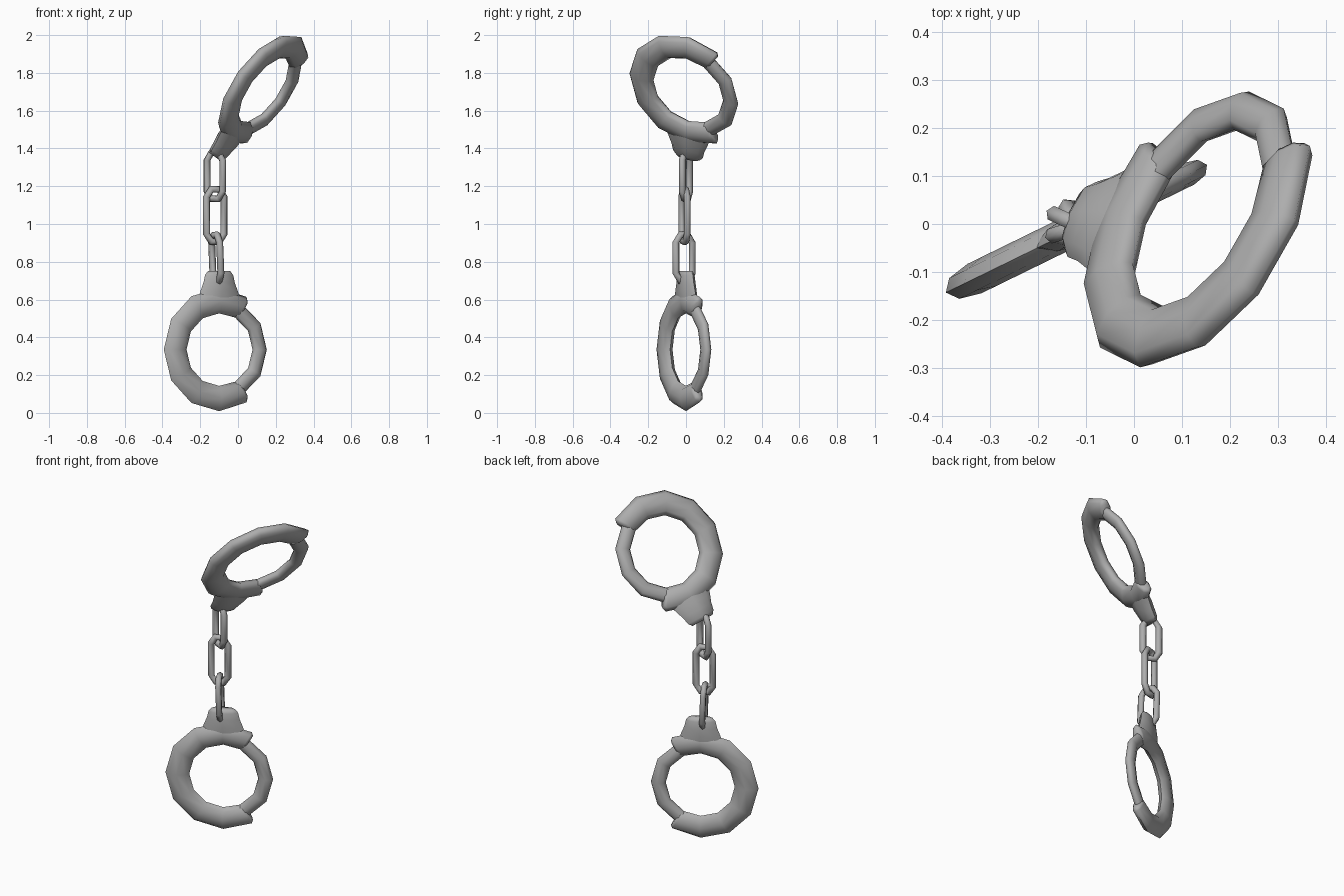
import bpy, bmesh, math
from mathutils import Vector

if "Cube" in bpy.data.objects:
    bpy.data.objects.remove(bpy.data.objects["Cube"])

steel = bpy.data.materials.new("grey_steel")
steel.diffuse_color = (0.42, 0.42, 0.42, 1)
steel.use_nodes = True
steel.node_tree.nodes["Principled BSDF"].inputs["Base Color"].default_value = steel.diffuse_color


def loft(name, rings, closed=False):
    """Skin a list of equal-length point rings into one object."""
    bm = bmesh.new()
    vs = [[bm.verts.new(p) for p in r] for r in rings]
    n = len(rings[0])
    pairs = list(zip(vs, vs[1:])) + ([(vs[-1], vs[0])] if closed else [])
    for a, b in pairs:
        for i in range(n):
            j = (i + 1) % n
            bm.faces.new((a[i], a[j], b[j], b[i]))
    if not closed:
        bm.faces.new(vs[0][::-1])
        bm.faces.new(vs[-1])
    bmesh.ops.recalc_face_normals(bm, faces=bm.faces)
    mesh = bpy.data.meshes.new(name)
    bm.to_mesh(mesh)
    bm.free()
    mesh.materials.append(steel)
    obj = bpy.data.objects.new(name, mesh)
    bpy.context.collection.objects.link(obj)
    bpy.ops.object.select_all(action='DESELECT')
    obj.select_set(True)
    bpy.context.view_layer.objects.active = obj
    bpy.ops.object.shade_smooth_by_angle(angle=math.radians(75))
    return obj


def oval(c, a, b, ra, rb, sides=8):
    """Oval ring of points around c, spanned by directions a and b."""
    ts = [2 * math.pi * i / sides for i in range(sides)]
    return [c + a * ra * math.cos(t) + b * rb * math.sin(t) for t in ts]


def cuff(prefix, centre, u, v, s, depth):
    """u points to the thin clasp side, v towards the chain lug."""
    centre, u, v = Vector(centre), Vector(u).normalized(), Vector(v).normalized()
    w = u.cross(v).normalized()

    def arc(name, stations, major, radial, dep):
        rings = []
        for angle, k in stations:
            t = math.radians(angle)
            d = u * math.cos(t) + v * math.sin(t)
            rings.append(oval(centre + d * major * s, d, w, radial * k * s, dep * k))
        loft(prefix + name, rings)

    # heavy body with blunt ends, and slim clasp tucked into them
    body = [(57, 0.72), (60, 0.95)] + [(60 + 30 * i, 1) for i in range(1, 8)]
    arc("_cuff_body", body + [(300, 0.95), (303, 0.72)], 0.259, 0.067, depth)
    arc("_cuff_clasp", [(a, 1) for a in (-64, -30, 0, 30, 64)],
        0.239, 0.042, depth * 0.74)
    # flared lug that holds the chain
    rows = [(0.25, 0.13, 0.8), (0.31, 0.11, 1.05), (0.355, 0.092, 1.0),
            (0.395, 0.083, 0.9), (0.415, 0.066, 0.65)]
    loft(prefix + "_lug",
         [oval(centre + v * h * s, u, w, a * s, k * depth) for h, a, k in rows])


def link(name, centre, p, axis, half_w, half_h, r=0.018):
    """Long chain link with clipped corners, in the plane of p and axis."""
    centre, p, q = Vector(centre), Vector(p).normalized(), Vector(axis).normalized()
    p = (p - q * p.dot(q)).normalized()
    n = p.cross(q)
    a, b = half_w, half_h
    quarter = [(a, b - 0.04), (a * 0.45, b)]
    path = quarter + [(-x, y) for x, y in quarter[::-1]]
    path += [(-x, -y) for x, y in path]
    rings = []
    for i, (x, y) in enumerate(path):
        prv, nxt = path[i - 1], path[(i + 1) % len(path)]
        tan = Vector((nxt[0] - prv[0], nxt[1] - prv[1])).normalized()
        out = p * tan.y - q * tan.x
        rings.append(oval(centre + p * x + q * y, out, n, r * 1.1, r, 6))
    loft(name, rings, closed=True)


# two cuffs
cuff("lower", (-0.10, 0.0, 0.335), (0.9, 0.44, 0), (0, 0, 1), 1.0, 0.034)
cuff("upper", (0.135, 0.01, 1.71), (0.353, 0.893, -0.253), (-0.58, 0, -0.81),
     1.055, 0.038)

# three chain links, each turned against the next
link("lower_link", (-0.115, -0.01, 0.82), (-0.44, 0.9, 0), (-0.04, 0, 1), 0.048, 0.122)
link("middle_link", (-0.12, -0.008, 1.045), (0.95, 0.3, 0), (0, 0, 1), 0.049, 0.138)
link("upper_link", (-0.123, 0.0, 1.255), (0.9, -0.42, 0), (0, 0, 1), 0.046, 0.122)
